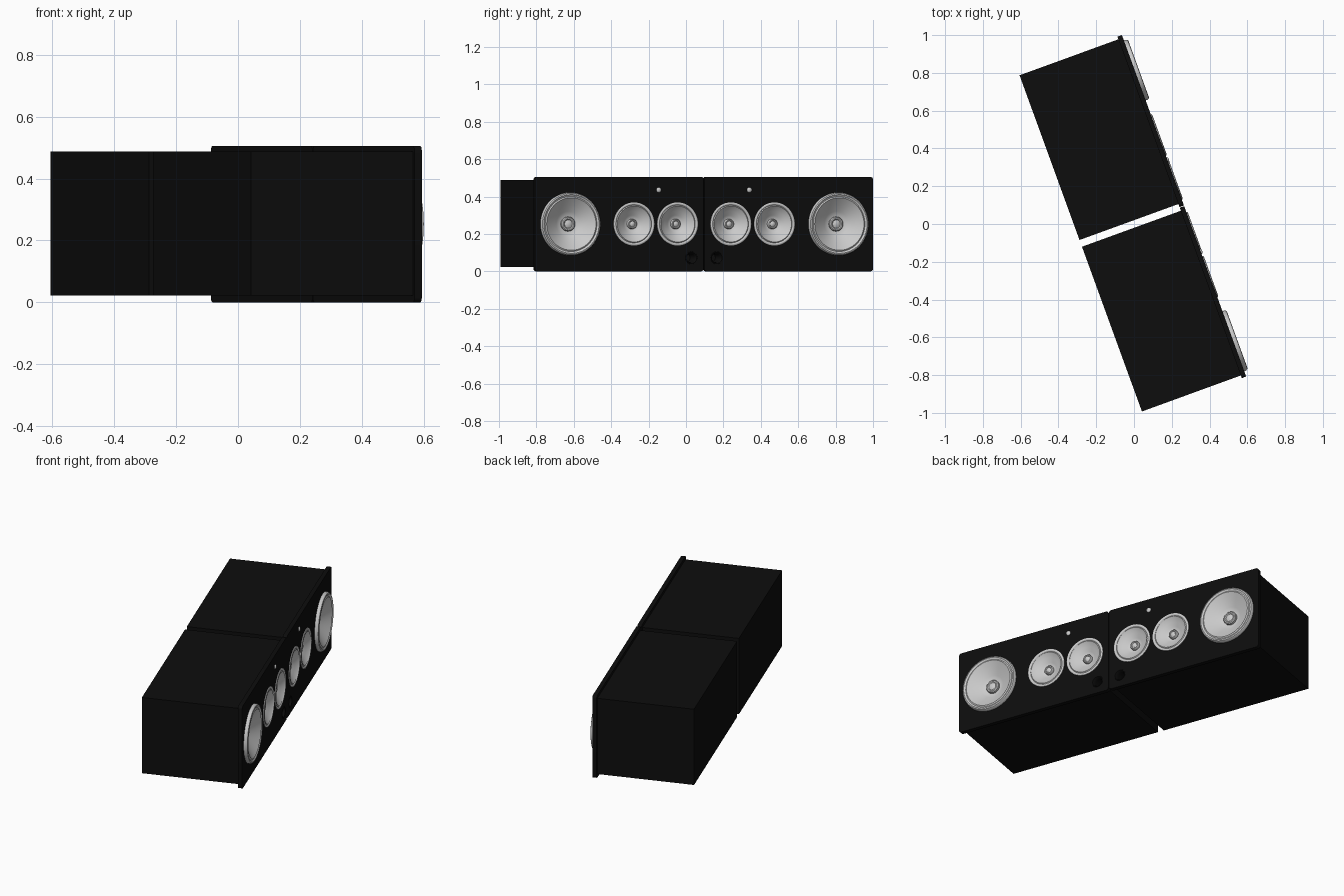
import bpy, bmesh, math
from mathutils import Matrix, Vector

if "Cube" in bpy.data.objects:
    bpy.data.objects.remove(bpy.data.objects["Cube"])

# Local frame: x = out of the baffle, y = along the baffle; everything is turned 20 degrees at the end
TURN = math.radians(20)
FRONT = 0.282
ZC = 0.253
parts = []

black = bpy.data.materials.new("black_finish")
black.diffuse_color = (0.004, 0.004, 0.004, 1)
black.use_nodes = True
black.node_tree.nodes["Principled BSDF"].inputs["Base Color"].default_value = black.diffuse_color
silver = bpy.data.materials.new("silver_cone")
silver.diffuse_color = (0.6, 0.6, 0.6, 1)
silver.use_nodes = True
silver.node_tree.nodes["Principled BSDF"].inputs["Base Color"].default_value = silver.diffuse_color


def finish(bm, name, mat, keep=True):
    bmesh.ops.recalc_face_normals(bm, faces=bm.faces[:])
    me = bpy.data.meshes.new(name)
    bm.to_mesh(me)
    bm.free()
    ob = bpy.data.objects.new(name, me)
    bpy.context.collection.objects.link(ob)
    if mat:
        me.materials.append(mat)
    if keep:
        parts.append(ob)
    return ob


def box(name, lo, hi, corner=0):
    bm = bmesh.new()
    lo, hi = Vector(lo), Vector(hi)
    m = Matrix.Translation((lo + hi) / 2) @ Matrix.Diagonal((*(hi - lo), 1))
    bmesh.ops.create_cube(bm, size=1, matrix=m)
    if corner:
        edges = [e for e in bm.edges if abs(e.verts[0].co.x - e.verts[1].co.x) > 1e-4]
        bmesh.ops.bevel(bm, geom=edges, offset=corner, segments=4, profile=0.5, affect='EDGES')
    return finish(bm, name, black)


def lathe(name, profile, y, z, mat, steps=48):
    """Spin (radius, x) points round an axis parallel to x."""
    bm = bmesh.new()
    vs = [bm.verts.new((x, y + r, z)) for r, x in profile]
    es = [bm.edges.new(p) for p in zip(vs, vs[1:])]
    bmesh.ops.spin(bm, geom=vs + es, cent=(0, y, z), axis=(1, 0, 0),
                   angle=2 * math.pi, steps=steps, use_merge=True)
    bmesh.ops.remove_doubles(bm, verts=bm.verts[:], dist=1e-5)
    ob = finish(bm, name, mat)
    # face normals outwards, towards the listener
    if sum(p.normal.x * p.area for p in ob.data.polygons) < 0:
        ob.data.flip_normals()
    return ob


def driver(name, y, R, rim, depth):
    prof = [(1, 0), (1, rim * .5), (.97, rim * .9), (.93, rim), (.9, rim * .8),
            (.87, rim - .006), (.83, rim - .002), (.79, rim - .007),
            (.6, rim - depth * .45), (.4, rim - depth * .8), (.26, rim - depth),
            (.23, rim - depth), (.23, rim - depth + .014), (.2, rim - depth + .019),
            (.16, rim - depth + .019), (.13, rim - depth + .015),
            (.07, rim - depth + .019), (0, rim - depth + .021)]
    lathe(name, [(r * R, FRONT + h) for r, h in prof], y, ZC, silver)


# Cabinet and front baffle of one speaker
cabinet = box("cabinet", (-0.300, 0.019, 0.022), (0.257, 0.947, 0.487))
baffle = box("front_baffle", (0.257, 0.002, 0), (FRONT, 0.962, 0.505), 0.015)

# Holes for drivers and port
bm = bmesh.new()
for y, z, r in [(.7625, ZC, .16), (.3995, ZC, .109), (.1516, ZC, .109), (.072, .072, .03)]:
    m = Matrix.Translation((0.26, y, z)) @ Matrix.Rotation(math.pi / 2, 4, 'Y')
    bmesh.ops.create_cone(bm, cap_ends=True, segments=48, radius1=r, radius2=r, depth=0.16, matrix=m)
cutter = finish(bm, "hole_cutter", None, keep=False)
cutter.hide_render = True
for ob in (cabinet, baffle):
    mod = ob.modifiers.new("holes", 'BOOLEAN')
    mod.operation = 'DIFFERENCE'
    mod.solver = 'EXACT'
    mod.object = cutter
    bpy.context.view_layer.objects.active = ob
    bpy.ops.object.modifier_apply(modifier=mod.name)
bpy.data.objects.remove(cutter)

# Drivers
driver("woofer", .7625, .169, .022, .062)
driver("outer_midrange", .3995, .116, .007, .045)
driver("inner_midrange", .1516, .116, .007, .045)

# Tweeter dome
lathe("tweeter", [(.014 * math.cos(t * math.pi / 12), FRONT + .009 * math.sin(t * math.pi / 12))
                  for t in range(7)], .258, .435, silver, 24)

# Bass port
lathe("bass_port", [(.034, FRONT), (.033, FRONT + .002), (.030, FRONT + .002), (.026, FRONT - .004),
                    (.023, FRONT - .02), (.022, .2), (0, .2)], .072, .072, black, 32)

# Smooth, mirror to the second speaker and turn
for ob in parts:
    bpy.ops.object.select_all(action='DESELECT')
    ob.select_set(True)
    bpy.context.view_layer.objects.active = ob
    bpy.ops.object.shade_smooth_by_angle(angle=math.radians(35))
    mir = ob.modifiers.new("second_speaker", 'MIRROR')
    mir.use_axis = (False, True, False)
    mir.use_mirror_merge = False
    ob.rotation_euler.z = TURN
